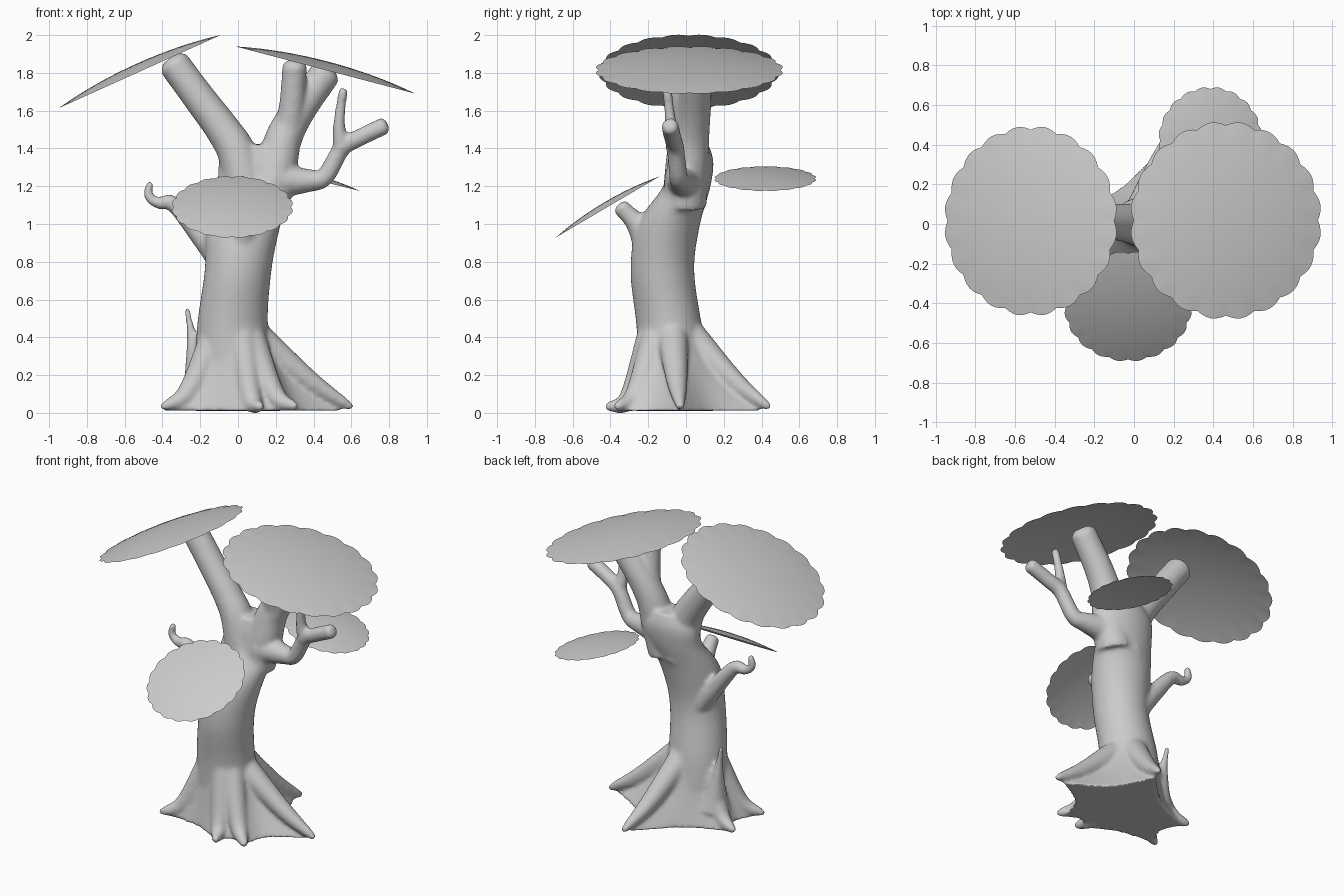
import bpy, bmesh
from math import sin, cos, pi, radians, atan2
from mathutils import Vector

if "Cube" in bpy.data.objects:
    bpy.data.objects.remove(bpy.data.objects["Cube"])


def spline(keys, n=6):
    """Catmull-Rom curve through the keys."""
    k = [Vector(p) for p in keys]
    k = [k[0] * 2 - k[1]] + k + [k[-1] * 2 - k[-2]]
    out = []
    for i in range(1, len(k) - 2):
        a, b, c, d = k[i - 1:i + 3]
        for t in (j / n for j in range(n)):
            out.append(0.5 * (2 * b + (c - a) * t + (2 * a - 5 * b + 4 * c - d) * t * t
                              + (3 * b - a - 3 * c + d) * t ** 3))
    return out + [k[-2]]


def skin(bm, rings):
    """Closed tube through a list of point rings."""
    vs = [[bm.verts.new(p) for p in r] for r in rings]
    n = len(vs[0])
    for a, b in zip(vs, vs[1:]):
        for i in range(n):
            bm.faces.new((a[i], a[(i + 1) % n], b[(i + 1) % n], b[i]))
    bm.faces.new(vs[0][::-1])
    bm.faces.new(vs[-1])


def tube(bm, keys, r0, r1, power=2, n=16):
    """Round limb along keys, tapering from r0 to r1, with a rounded end."""
    pts = spline(keys)
    last = len(pts) - 1
    rings = []
    for i, p in enumerate(pts):
        r = r1 + (r0 - r1) * (1 - i / last) ** power
        tan = (pts[min(i + 1, last)] - pts[max(i - 1, 0)]).normalized()
        u = tan.cross(Vector((0.05, 1, 0.1))).normalized()
        v = tan.cross(u)
        rings.append([p + r * (u * cos(2 * pi * k / n) + v * sin(2 * pi * k / n)) for k in range(n)])
    rings.append([p + (q - p) * 0.6 + tan * r1 * 0.4 for q in rings[-1]])
    skin(bm, rings)


def limb(y0, y1, r0, r1, *xz, power=2):
    """Limb drawn in the front view, leaning from y0 to y1."""
    m = len(xz) - 1
    tube(wood, [(x, y0 + (y1 - y0) * i / m, z) for i, (x, z) in enumerate(xz)], r0, r1, power)


wood = bmesh.new()

# trunk: ellipses of (z, centre x, centre y) and (radius x, radius y)
centre = spline([(.01, .0, -.06), (.42, -.03, -.085), (.75, 0, -.125),
                 (1, .03, -.09), (1.2, .085, .005), (1.33, .1, .03), (1.42, .09, .03)])
radius = spline([(.22, .2), (.19, .175), (.177, .169), (.197, .165), (.197, .125), (.2, .115), (.13, .09)])
skin(wood, [[(x + rx * cos(2 * pi * i / 32), y + ry * sin(2 * pi * i / 32), z) for i in range(32)]
            for (z, x, y), (rx, ry) in zip(centre, radius)])

# roots flare from the trunk to each tip (x, y) with a given mid height
hub = Vector((-.02, -.08, 0))
roots = [(-.40, -.27, .11), (.12, -.42, .08), (.31, -.37, .10),
         (.60, -.03, .17), (.17, .44, .17), (-.40, .05, .10)]
for x, y, h in roots:
    d = Vector((x, y, 0)) - hub
    tube(wood, [hub + d.normalized() * .10 + Vector((0, 0, .42)), hub + d * .64 + Vector((0, 0, h)),
                hub + d + Vector((0, 0, .03))], .085, .02, 0.8)

# webs of bark stretched between neighbouring roots
tips = sorted((Vector((x, y, 0)) - hub for x, y, h in roots), key=lambda d: atan2(d.y, d.x))
rim = [a.lerp(b, i / 8) * (.92 - .16 * sin(pi * i / 8))
       for a, b in zip(tips, tips[1:] + tips[:1]) for i in range(8)]
levels = [i / 10 for i in range(11)]
skin(wood, [[hub + (d.normalized() * .165).lerp(d, (1 - t) ** 1.5) + Vector((0, 0, .012 + .46 * t))
             for d in rim] for t in levels])

# main fork: left branch, right branch and the nub on it
limb(-.01, .03, .12, .085, (.06, 1.1), (.0, 1.36), (-.08, 1.5), (-.2, 1.66), (-.34, 1.85))
limb(-.01, .06, .12, .083, (.15, 1.1), (.205, 1.3), (.24, 1.45), (.32, 1.6), (.465, 1.8), power=1.2)
limb(.03, -.05, .08, .066, (.25, 1.42), (.285, 1.62), (.3, 1.84))
# front stub and bark spike
limb(-.15, -.345, .11, .046, (.02, .76), (.03, .98), (.04, 1.09))
limb(-.02, 0, .11, .016, (-.19, .12), (-.235, .36), (-.27, .55))
# curled left twig
limb(-.05, -.04, .08, .023, (-.05, .76), (-.19, .93), (-.34, 1.105), (-.42, 1.11), (-.475, 1.15), (-.465, 1.215))
# forked right twig
limb(-.01, -.085, .11, .047, (.2, 1.23), (.37, 1.23), (.46, 1.25), (.55, 1.40), (.64, 1.455), (.775, 1.52), power=6)
limb(-.06, -.10, .05, .026, (.55, 1.40), (.535, 1.53), (.557, 1.71))

# fuse everything into one organic surface
bmesh.ops.recalc_face_normals(wood, faces=wood.faces)
mesh = bpy.data.meshes.new("tree_trunk")
wood.to_mesh(mesh)
wood.free()
tree = bpy.data.objects.new("tree_trunk", mesh)
bpy.context.collection.objects.link(tree)
fuse = tree.modifiers.new("fuse", 'REMESH')
fuse.mode = 'VOXEL'
fuse.voxel_size = 0.012
fuse.use_smooth_shade = True
soften = tree.modifiers.new("soften", 'SMOOTH')
soften.factor = 0.5
soften.iterations = 10


def canopy(name, loc, size, tilt_x, tilt_y, lobes=20, per=6, rings=8):
    """Thin domed leaf disc with a scalloped rim."""
    bm = bmesh.new()
    n = lobes * per
    sag = size * 0.095
    top = bm.verts.new((0, 0, sag))
    prev = None
    for t in ((j + 1) / rings for j in range(rings)):
        ring = []
        for a in (2 * pi * i / n for i in range(n)):
            r = size * t * (1.015 - .04 * t ** 8 * (1 - abs(sin(a * lobes / 2))))
            ring.append(bm.verts.new((r * cos(a), r * sin(a), sag * (1 - t * t))))
        for i in range(n):
            k = (i + 1) % n
            bm.faces.new((prev[i], ring[i], ring[k], prev[k]) if prev else (top, ring[i], ring[k]))
        prev = ring
    for f in bm.faces:
        f.smooth = True
    me = bpy.data.meshes.new(name)
    bm.to_mesh(me)
    bm.free()
    ob = bpy.data.objects.new(name, me)
    ob.location = loc
    ob.rotation_euler = (radians(tilt_x), radians(tilt_y), 0)
    bpy.context.collection.objects.link(ob)


canopy("left_canopy", (-.52, .015, 1.807), .472, 0, -24.3)
canopy("right_canopy", (.463, .018, 1.815), .492, 0, 14.7)
canopy("front_canopy", (-.03, -.415, 1.09), .318, 30.5, 0)
canopy("back_canopy", (.385, .42, 1.24), .267, 0, 14)
